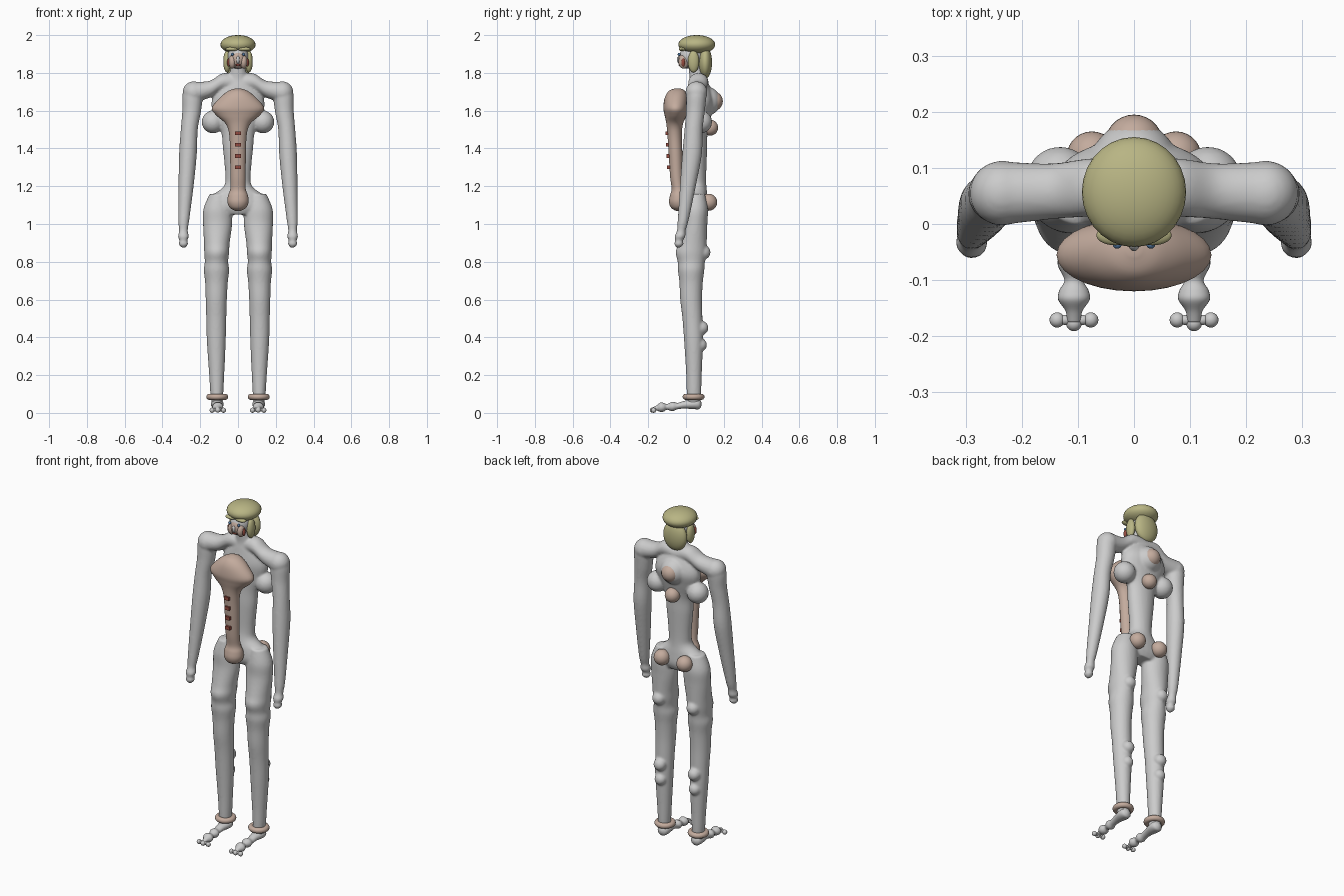
import bpy, bmesh, math
from mathutils import Matrix, Vector

MATS = {}
COLORS = {"skin": (0.55, 0.41, 0.34, 1), "hair": (0.48, 0.46, 0.23, 1),
          "red": (0.30, 0.07, 0.05, 1), "blue": (0.10, 0.22, 0.42, 1)}


def finish(name, bm, color=None, smooth=True):
    bmesh.ops.recalc_face_normals(bm, faces=bm.faces)
    for f in bm.faces:
        f.smooth = smooth
    me = bpy.data.meshes.new(name)
    bm.to_mesh(me)
    bm.free()
    ob = bpy.data.objects.new(name, me)
    bpy.context.collection.objects.link(ob)
    if color:
        if color not in MATS:
            MATS[color] = bpy.data.materials.new(color)
            MATS[color].diffuse_color = COLORS[color]
        me.materials.append(MATS[color])
    return ob


def ball(bm, c, r):
    r = (r, r, r) if isinstance(r, (int, float)) else r
    bmesh.ops.create_uvsphere(bm, u_segments=28, v_segments=18, radius=1,
                              matrix=Matrix.Translation(c) @ Matrix.Diagonal((*r, 1)))


def blob(name, c, r, color=None):
    bm = bmesh.new()
    ball(bm, c, r)
    return finish(name, bm, color)


def loft(bm, keys, s=1, axis="z", steps=5, n=28):
    """Smooth tube through (x, y, z, r1, r2) rings lying square to one axis."""
    K = [keys[0]] + list(keys) + [keys[-1]]
    rows = []
    for i in range(1, len(K) - 2):
        for k in range(steps):
            t = k / steps
            rows.append([0.5 * (2 * b + (c - a) * t + (2*a - 5*b + 4*c - d) * t*t
                                + (3*b - a - 3*c + d) * t**3)
                         for a, b, c, d in zip(K[i-1], K[i], K[i+1], K[i+2])])
    rows.append(list(keys[-1]))
    rings = []
    for x, y, z, r1, r2 in rows:
        ring = []
        for j in range(n):
            u, v = r1 * math.cos(2*math.pi*j/n), r2 * math.sin(2*math.pi*j/n)
            d = {"z": (u, v, 0), "x": (0, u, v), "y": (u, 0, v)}[axis]
            ring.append(bm.verts.new((s * (x + d[0]), y + d[1], z + d[2])))
        rings.append(ring)
    for a, b in zip(rings, rings[1:]):
        for j in range(n):
            bm.faces.new((a[j], a[(j+1) % n], b[(j+1) % n], b[j]))
    bm.faces.new(rings[0])
    bm.faces.new(rings[-1])


# grey body: torso, shoulders, arms and legs fused into one skin
bm = bmesh.new()
loft(bm, [(0, .045, 1.90, .035, .035), (0, .05, 1.82, .04, .035), (0, .06, 1.77, .06, .042),
          (0, .07, 1.72, .11, .06), (0, .075, 1.65, .14, .075), (0, .07, 1.58, .13, .065),
          (0, .06, 1.49, .09, .055), (0, .057, 1.40, .08, .055), (0, .055, 1.26, .067, .052),
          (0, .052, 1.20, .075, .056), (0, .05, 1.15, .135, .063),
          (0, .05, 1.09, .165, .066), (0, .05, 1.05, .11, .05)])
ball(bm, (0, .105, 1.65), .078)
for s in (1, -1):
    loft(bm, [(0, .07, 1.745, .05, .045), (.08, .065, 1.752, .052, .046),
              (.15, .058, 1.713, .05, .045), (.235, .055, 1.698, .057, .055)], s, "x")
    ball(bm, (s*.235, .055, 1.697), .058)
    ball(bm, (s*.132, .078, 1.54), .060)
    loft(bm, [(.235, .055, 1.735, .03, .04), (.24, .055, 1.69, .053, .053),
              (.245, .05, 1.6, .05, .05), (.258, .04, 1.5, .045, .048),
              (.265, .032, 1.37, .047, .052), (.275, .01, 1.2, .04, .042),
              (.287, -.015, 1.02, .029, .029), (.289, -.025, .965, .023, .023),
              (.289, -.032, .935, .029, .029), (.289, -.037, .912, .021, .021),
              (.289, -.038, .893, .025, .025), (.289, -.04, .875, .01, .01)], s)
    loft(bm, [(.10, .05, 1.16, .05, .05), (.108, .05, 1.08, .075, .066),
              (.108, .047, 1.0, .077, .066), (.112, .035, .90, .068, .075),
              (.113, .027, .85, .066, .082), (.114, .028, .80, .062, .072),
              (.114, .027, .755, .067, .07), (.114, .027, .69, .060, .062),
              (.115, .027, .60, .056, .058), (.115, .034, .5, .053, .053),
              (.115, .04, .38, .050, .050), (.113, .042, .22, .041, .042),
              (.112, .042, .1, .034, .038), (.11, .042, .04, .028, .034)], s)
    for y, z, r in ((.092, .85, .038), (.083, .45, .036), (.077, .36, .034)):
        ball(bm, (s*.113, y, z), r)
body = finish("body", bm)
mod = body.modifiers.new("fuse", "REMESH")
mod.mode = "VOXEL"
mod.voxel_size = .007
mod.use_smooth_shade = True
mod = body.modifiers.new("soften", "SMOOTH")
mod.factor, mod.iterations = .5, 4

# chest and belly plate
bm = bmesh.new()
loft(bm, [(0, -.045, 1.718, .012, .012), (0, -.048, 1.705, .05, .042), (0, -.052, 1.67, .095, .06),
          (0, -.055, 1.615, .138, .065), (0, -.055, 1.575, .115, .058),
          (0, -.06, 1.53, .065, .044), (0, -.06, 1.47, .046, .038),
          (0, -.055, 1.36, .042, .036), (0, -.05, 1.25, .04, .034),
          (0, -.042, 1.185, .041, .034), (0, -.04, 1.15, .053, .045),
          (0, -.04, 1.115, .056, .050), (0, -.04, 1.085, .042, .038), (0, -.04, 1.068, .01, .01)])
finish("chest_plate", bm, "skin")

# belly marks
for i in range(4):
    bm = bmesh.new()
    z = 1.30 + .06 * i
    bmesh.ops.create_cube(bm, size=1, matrix=Matrix.Translation((0, -.089 - .003*i, z))
                          @ Matrix.Diagonal((.03, .022, .02, 1)))
    finish("belly_mark", bm, "red", False)

# back pads
blob("upper_back_pad", (0, .143, 1.65), .052, "skin")
blob("lower_back_pad", (0, .128, 1.51), .042, "skin")

for s in (1, -1):
    blob("buttock", (s*.075, .12, 1.115), .045, "skin")
    # ankle ring
    bpy.ops.mesh.primitive_torus_add(location=(s*.11, .04, .085), major_radius=.042,
                                     minor_radius=.016, major_segments=36, minor_segments=14)
    ring = bpy.context.object
    ring.name = "ankle_ring"
    ring.data.materials.append(MATS["skin"])
    bpy.ops.object.shade_smooth()
    # foot with beaded instep and toes
    bm = bmesh.new()
    loft(bm, [(.11, .082, .046, .008, .008), (.11, .07, .046, .028, .026), (.11, .04, .046, .034, .026),
              (.11, -.01, .043, .025, .02), (.11, -.045, .036, .022, .017),
              (.108, -.072, .034, .028, .025), (.107, -.1, .032, .017, .015),
              (.107, -.118, .03, .026, .023), (.107, -.135, .03, .028, .025),
              (.107, -.155, .026, .015, .014), (.107, -.175, .018, .012, .012)], s, "y")
    ball(bm, (s*.107, -.177, .015), .014)
    for dx in (-.03, .03):
        ball(bm, (s*(.107 + dx), -.171, .014), .0135)
        ball(bm, (s*(.107 + dx*.5), -.171, .016), (.012, .009, .009))
    finish("foot", bm)
    # head details
    blob("eye", (s*.03, -.036, 1.898), .008, "blue")
    blob("cheek", (s*.03, -.012, 1.858), (.02, .028, .036), "skin")
    blob("ear_ring", (s*.05, -.015, 1.855), (.008, .01, .022), "red")
    blob("side_lock", (s*.058, .04, 1.86), (.02, .03, .058), "hair")
    blob("fringe", (s*.033, -.02, 1.926), (.034, .018, .011), "hair")

# head, face and hair
blob("head", (0, .03, 1.885), (.055, .065, .065))
blob("face", (0, -.002, 1.872), (.04, .04, .05), "skin")
blob("nose", (0, -.036, 1.87), (.01, .012, .02))
blob("mouth", (0, -.032, 1.842), (.014, .008, .006), "red")
blob("hair_cap", (0, .057, 1.95), (.093, .098, .05), "hair")
blob("back_hair", (0, .102, 1.855), (.075, .036, .085), "hair")
